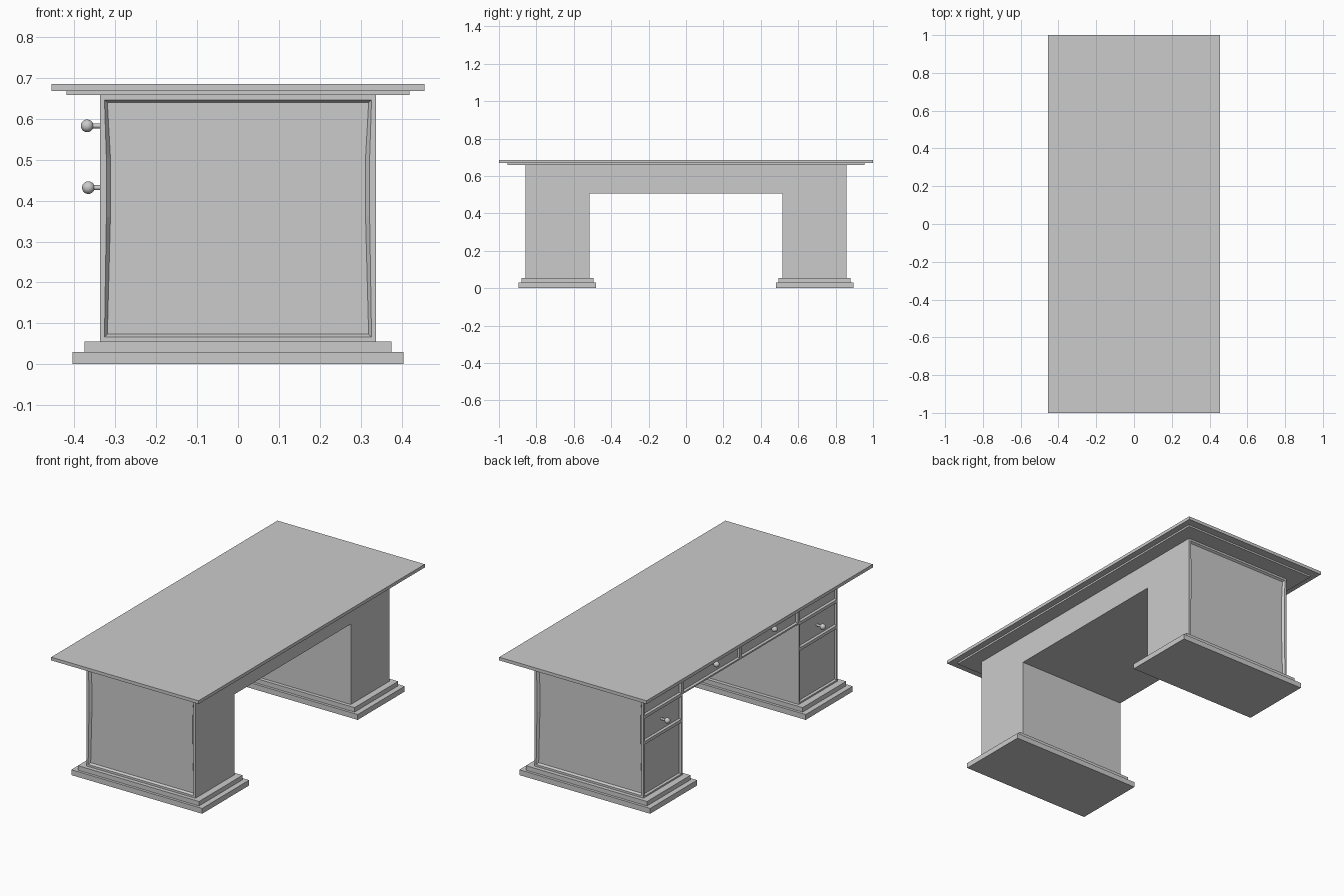
import bpy, bmesh
from math import radians
from mathutils import Matrix, Vector

if "Cube" in bpy.data.objects:
    bpy.data.objects.remove(bpy.data.objects["Cube"])


def make_object(name, bm, smooth=False):
    mesh = bpy.data.meshes.new(name)
    bm.to_mesh(mesh)
    bm.free()
    obj = bpy.data.objects.new(name, mesh)
    bpy.context.collection.objects.link(obj)
    if smooth:
        bpy.context.view_layer.objects.active = obj
        obj.select_set(True)
        bpy.ops.object.shade_smooth_by_angle(angle=radians(40))
        obj.select_set(False)
    return obj


def box(name, x, y0, y1, z0, z1):
    bm = bmesh.new()
    size = Matrix.Diagonal((2 * x, y1 - y0, z1 - z0, 1))
    place = Matrix.Translation((0, (y0 + y1) / 2, (z0 + z1) / 2))
    bmesh.ops.create_cube(bm, size=1, matrix=place @ size)
    return make_object(name, bm)


def facing(bm, direction):
    return [f for f in bm.faces if f.normal.dot(Vector(direction)) > 0.99]


def recess(bm, faces, border, slope, depth):
    bmesh.ops.inset_individual(bm, faces=faces, thickness=border, depth=0)
    bmesh.ops.inset_individual(bm, faces=faces, thickness=slope, depth=-depth)


# Desk body: drawer-front cells extruded through the depth of the desk
X = 0.338
OUT, IN = 0.858, 0.515
cells = [(y0, y1, z0, z1)
         for y0, y1 in ((-OUT, -IN), (IN, OUT))
         for z0, z1 in ((0.055, 0.36), (0.36, 0.505), (0.505, 0.658))]
cells += [(-IN, 0, 0.505, 0.658), (0, IN, 0.505, 0.658)]
bm = bmesh.new()
for y0, y1, z0, z1 in cells:
    bm.faces.new([bm.verts.new((-X, y, z))
                  for y, z in ((y0, z0), (y0, z1), (y1, z1), (y1, z0))])
bmesh.ops.remove_doubles(bm, verts=bm.verts[:], dist=1e-4)
ext = bmesh.ops.extrude_face_region(bm, geom=bm.faces[:], use_keep_orig=True)
bmesh.ops.translate(bm, vec=(2 * X, 0, 0),
                    verts=[g for g in ext["geom"] if isinstance(g, bmesh.types.BMVert)])
bmesh.ops.recalc_face_normals(bm, faces=bm.faces[:])
bm.normal_update()

# Recessed end panels and recessed drawer and door fronts
for side in (-1, 1):
    end = [f for f in facing(bm, (0, side, 0))
           if abs(f.calc_center_median().y) > OUT - 0.01]
    panel = bmesh.ops.dissolve_faces(bm, faces=end)["region"]
    bm.normal_update()
    recess(bm, panel, 0.016, 0.010, 0.012)
bm.normal_update()
fronts = [f for f in facing(bm, (-1, 0, 0)) if f.calc_center_median().x < -X + 0.001]
recess(bm, fronts, 0.012, 0.008, 0.010)
make_object("desk_body", bm)

# Stepped table top
box("top_moulding", 0.42, -0.955, 0.955, 0.658, 0.668)
box("table_top", 0.456, -1, 1, 0.668, 0.686)

# Stepped plinth under each pedestal
for side, label in ((-1, "front"), (1, "back")):
    for part, x, a, b, z0, z1 in (("plinth_lower", 0.405, 0.48, 0.895, 0, 0.03),
                                  ("plinth_upper", 0.375, 0.495, 0.88, 0.03, 0.055)):
        box(f"{label}_{part}", x, *sorted((side * a, side * b)), z0, z1)


# Round drawer knobs on short stems
def knob(name, x, y, z):
    bm = bmesh.new()
    bmesh.ops.create_uvsphere(bm, u_segments=24, v_segments=14, radius=0.0155,
                              matrix=Matrix.Translation((x, y, z)))
    length = -0.326 - x
    stem = Matrix.Translation((x + length / 2, y, z)) @ Matrix.Rotation(radians(90), 4, 'Y')
    bmesh.ops.create_cone(bm, cap_ends=True, segments=16, radius1=0.006,
                          radius2=0.006, depth=length, matrix=stem)
    make_object(name, bm, smooth=True)


for side, label in ((-1, "front"), (1, "back")):
    knob(f"{label}_centre_drawer_knob", -0.369, side * 0.257, 0.583)
    knob(f"{label}_pedestal_drawer_knob", -0.366, side * 0.687, 0.432)
